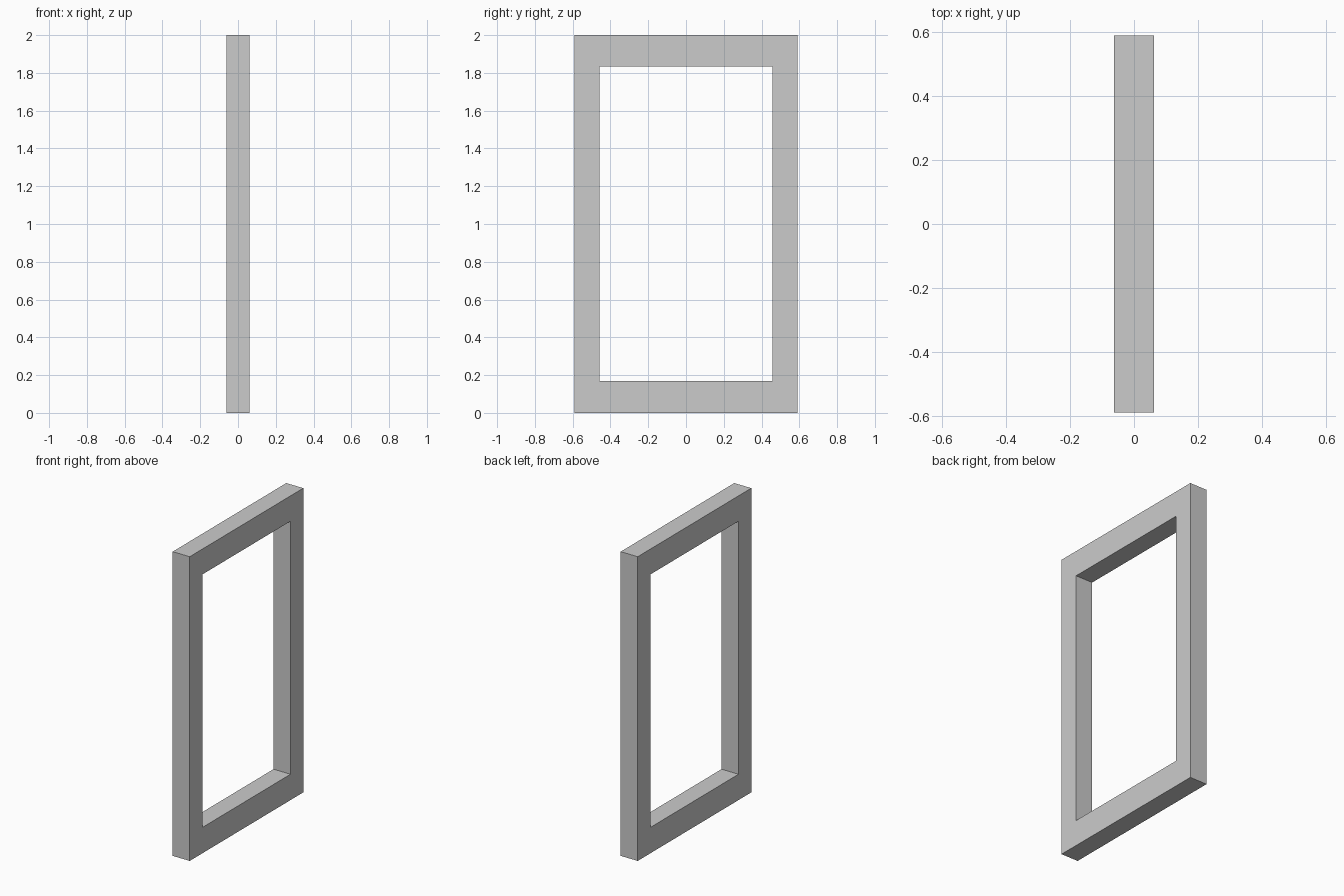
import bpy, bmesh

if "Cube" in bpy.data.objects:
    bpy.data.objects.remove(bpy.data.objects["Cube"])

HALF_DEPTH = 0.062
OUTER = (0.59, 0.0, 2.0)      # half width, bottom, top
INNER = (0.457, 0.17, 1.833)


def rectangle(bm, x, half_width, bottom, top):
    """Four corner vertices of a rectangle in the YZ plane."""
    corners = [(-half_width, bottom), (half_width, bottom),
               (half_width, top), (-half_width, top)]
    return [bm.verts.new((x, y, z)) for y, z in corners]


# Rectangular frame: four loops around its cross-section, bridged into a closed ring
bm = bmesh.new()
loops = [rectangle(bm, -HALF_DEPTH, *OUTER), rectangle(bm, HALF_DEPTH, *OUTER),
         rectangle(bm, HALF_DEPTH, *INNER), rectangle(bm, -HALF_DEPTH, *INNER)]
for a, b in zip(loops, loops[1:] + loops[:1]):
    for i in range(4):
        j = (i + 1) % 4
        bm.faces.new((a[i], a[j], b[j], b[i]))
bmesh.ops.recalc_face_normals(bm, faces=bm.faces)

mesh = bpy.data.meshes.new("door_frame")
bm.to_mesh(mesh)
bm.free()
bpy.context.collection.objects.link(bpy.data.objects.new("door_frame", mesh))
